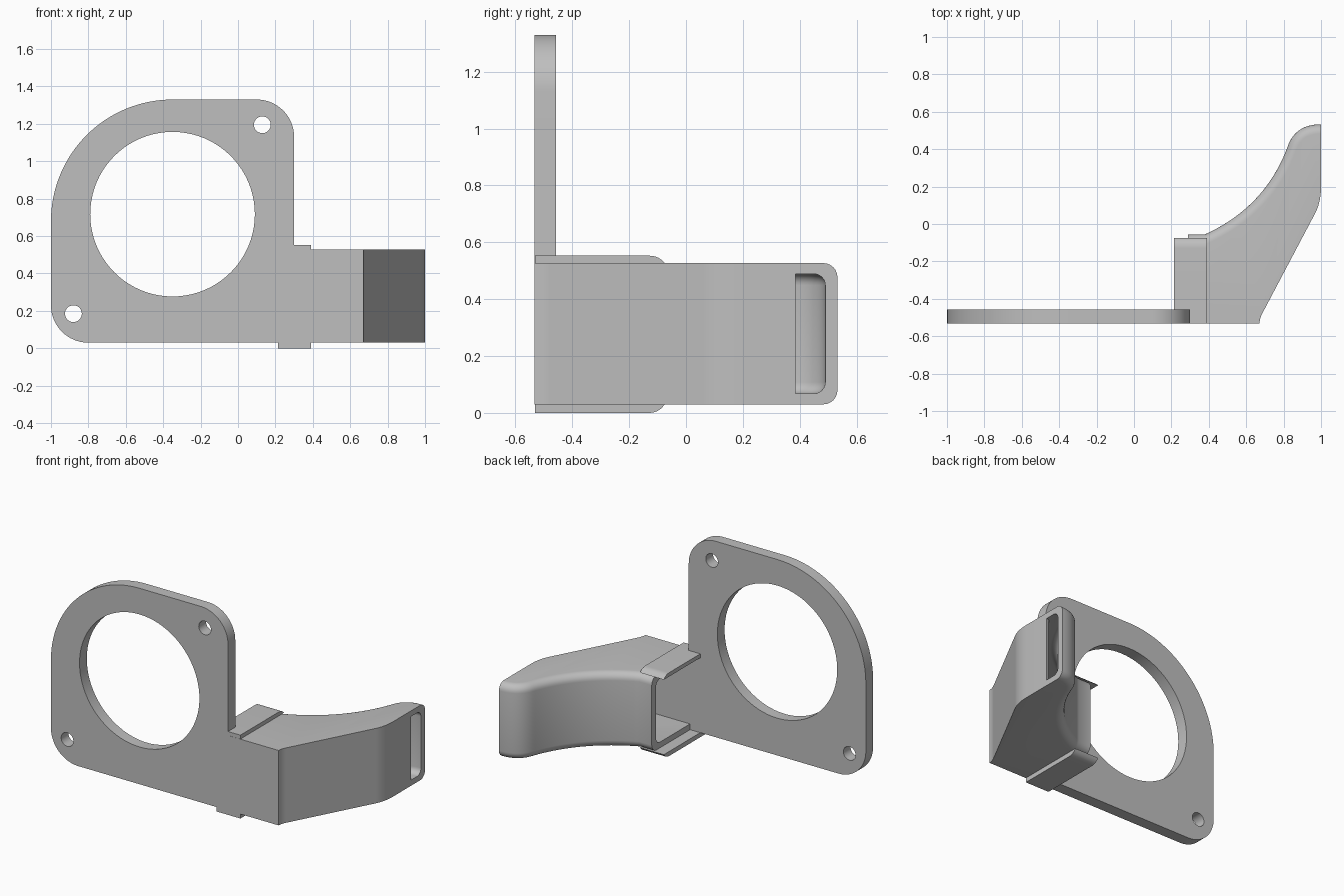
import bpy, bmesh, math
from mathutils import Vector

cube = bpy.data.objects.get("Cube")
if cube:
    bpy.data.objects.remove(cube)

grey = bpy.data.materials.new("plain grey")
grey.use_nodes = True
grey.diffuse_color = (0.52, 0.52, 0.52, 1)
grey.node_tree.nodes["Principled BSDF"].inputs["Base Color"].default_value = (0.52, 0.52, 0.52, 1)


def arc(cx, cy, r, start, end, n=16):
    """Points on an arc, angles in degrees."""
    angles = [math.radians(start + (end - start) * i / n) for i in range(n + 1)]
    return [(cx + r * math.cos(a), cy + r * math.sin(a)) for a in angles]


def bend(a, c, b, n=14):
    """Quadratic curve from a to b, pulled towards c."""
    a, c, b = Vector(a), Vector(c), Vector(b)
    ts = [i / n for i in range(n + 1)]
    return [tuple(a * (1 - t) ** 2 + c * 2 * t * (1 - t) + b * t * t) for t in ts]


def prism(name, points, axis, low, high, soft=(), radius=0):
    """Extrude a closed profile along an axis; round rim edges between soft points."""
    place = {"x": lambda p, d: (d, p[0], p[1]),
             "y": lambda p, d: (p[0], d, p[1]),
             "z": lambda p, d: (p[0], p[1], d)}[axis]
    bm = bmesh.new()
    rings = [[bm.verts.new(place(p, d)) for p in points] for d in (low, high)]
    for ring in rings:
        bm.faces.new(ring)
    n = len(points)
    for i in range(n):
        j = (i + 1) % n
        bm.faces.new((rings[0][i], rings[0][j], rings[1][j], rings[1][i]))
    bmesh.ops.recalc_face_normals(bm, faces=bm.faces)
    if radius:
        rims = [bm.edges.get((ring[i], ring[i + 1])) for ring in rings
                for i in range(n - 1) if points[i] in soft and points[i + 1] in soft]
        bmesh.ops.bevel(bm, geom=rims, offset=radius, segments=6, profile=0.5,
                        affect="EDGES", clamp_overlap=True)
    mesh = bpy.data.meshes.new(name)
    bm.to_mesh(mesh)
    bm.free()
    mesh.materials.append(grey)
    obj = bpy.data.objects.new(name, mesh)
    bpy.context.collection.objects.link(obj)
    return obj


def activate(obj):
    bpy.ops.object.select_all(action="DESELECT")
    obj.select_set(True)
    bpy.context.view_layer.objects.active = obj


def carve(obj, cutter):
    """Subtract the cutter and remove it."""
    cutter.hide_render = True
    mod = obj.modifiers.new("cut", "BOOLEAN")
    mod.operation, mod.solver, mod.object = "DIFFERENCE", "EXACT", cutter
    activate(obj)
    bpy.ops.object.modifier_apply(modifier=mod.name)
    bpy.data.objects.remove(cutter)


FRONT, PLATE_BACK = -0.533, -0.457

# Mounting plate with rounded corners, a large opening and two screw holes
outline = ([(0.3, 0.03)] + arc(0.1, 1.13, 0.2, 0, 90) + arc(-0.35, 0.68, 0.65, 90, 180, 32)
           + arc(-0.8, 0.23, 0.2, 180, 270))
plate = prism("mounting_plate", outline, "y", FRONT, PLATE_BACK)
for x, z, r, n in ((-0.35, 0.717, 0.44, 80), (0.13, 1.195, 0.045, 28), (-0.88, 0.185, 0.045, 28)):
    carve(plate, prism("hole_cutter", arc(x, z, r, 0, 360, n)[:-1], "y", -0.7, -0.3))

# Curved air duct, soft along its back edges
back = (bend((1, 0.533), (0.86, 0.533), (0.82, 0.41))
        + bend((0.82, 0.41), (0.7, 0.09), (0.38, -0.055), 20)[1:] + [(0.29, -0.055)])
shell = ([(0.3, FRONT), (0.67, FRONT)] + bend((0.672, -0.52), (0.675, -0.5), (0.685, -0.48), 4)
         + bend((0.97, 0.06), (1, 0.12), (1, 0.2), 10) + back
         + [(0.29, PLATE_BACK), (0.3, PLATE_BACK)])
duct = prism("air_duct", shell, "z", 0.03, 0.527, back, 0.05)

# Hollow passage from the side inlet to the narrow outlet slot
inner_back = ([(1.05, 0.49)] + bend((0.99, 0.49), (0.895, 0.49), (0.86, 0.39))
              + bend((0.86, 0.39), (0.73, 0.05), (0.38, -0.1), 20)[1:] + [(0.25, -0.1)])
passage = ([(0.25, PLATE_BACK), (0.64, PLATE_BACK)]
           + bend((0.93, 0.08), (0.955, 0.13), (0.955, 0.2), 8)
           + bend((0.955, 0.33), (0.96, 0.385), (1, 0.385), 6) + [(1.05, 0.385)] + inner_back)
carve(duct, prism("passage_cutter", passage, "z", 0.068, 0.489, inner_back, 0.04))

# Thin flaps above and below the inlet, with rounded back tips
tip = bend((-0.13, 0.026), (-0.095, 0.026), (-0.075, 0), 6)
flaps = []
for name, base, side in (("upper_flap", 0.527, 1), ("lower_flap", 0.03, -1)):
    height = 1 if side > 0 else 30 / 26
    profile = [(FRONT + 0.001, 0), (FRONT + 0.001, 0.026)] + tip
    profile = [(y, base + side * z * height) for y, z in profile]
    flaps.append(prism(name, profile, "x", 0.215, 0.39))

# Smooth curved walls while keeping corners crisp
for obj in [plate, duct] + flaps:
    activate(obj)
    bpy.ops.object.shade_smooth_by_angle(angle=math.radians(30))
